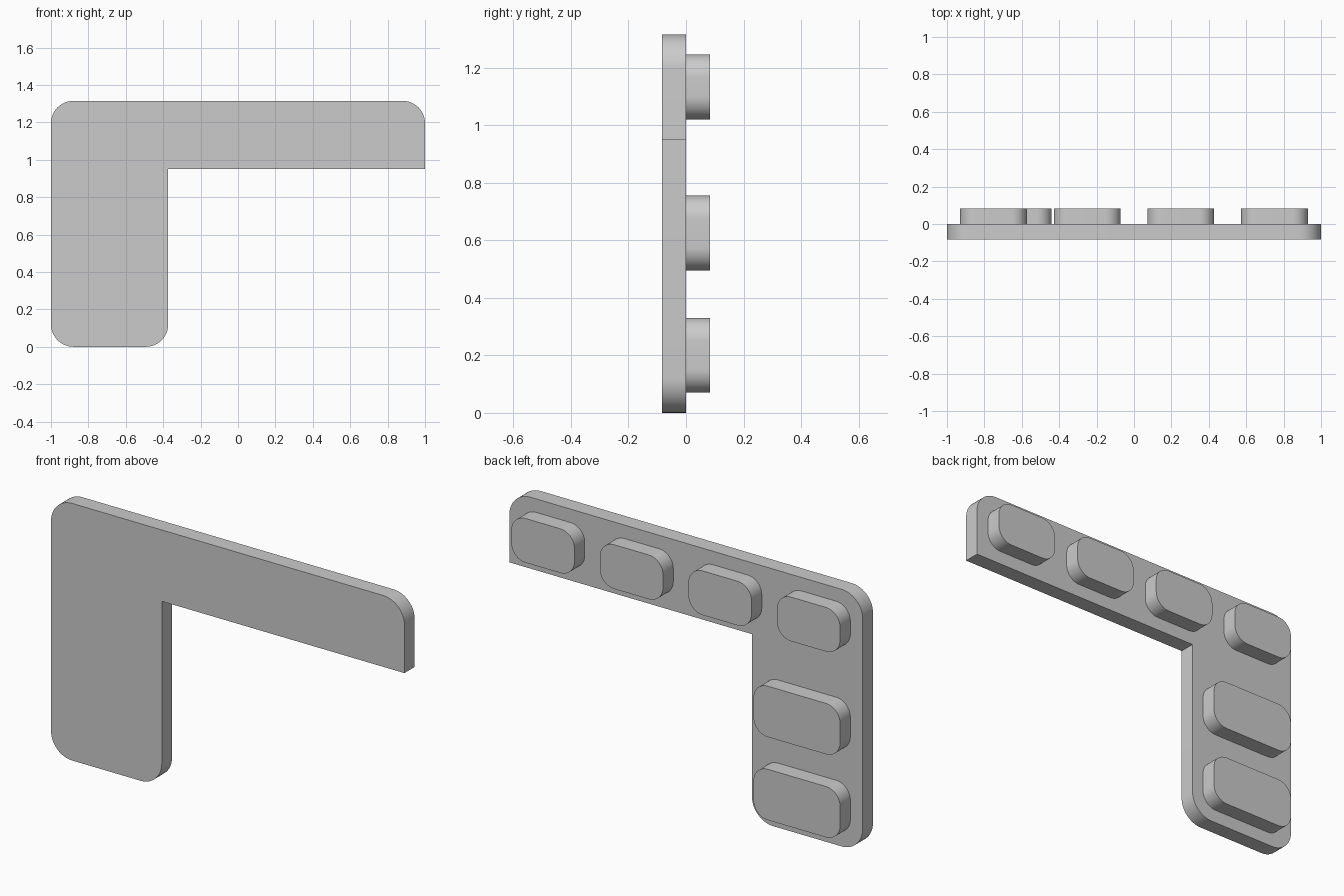
import bpy, bmesh, math

cube = bpy.data.objects.get("Cube")
if cube:
    bpy.data.objects.remove(cube, do_unlink=True)

grey = bpy.data.materials.new("light_grey")
grey.use_nodes = True
colour = (0.6, 0.6, 0.6, 1)
grey.diffuse_color = colour
grey.node_tree.nodes["Principled BSDF"].inputs["Base Color"].default_value = colour

DEPTH = 0.083
STEPS = 12


def rounded_outline(corners):
    """Round each (x, z, radius) corner of a right-angled outline."""
    points = []
    for i, (x, z, r) in enumerate(corners):
        if r == 0:
            points.append((x, z))
            continue
        px, pz, _ = corners[i - 1]
        nx, nz, _ = corners[(i + 1) % len(corners)]
        a = (math.copysign(r, px - x) if px != x else 0, math.copysign(r, pz - z) if pz != z else 0)
        b = (math.copysign(r, nx - x) if nx != x else 0, math.copysign(r, nz - z) if nz != z else 0)
        for s in range(STEPS + 1):
            t = math.pi / 2 * s / STEPS
            u, v = 1 - math.sin(t), 1 - math.cos(t)
            points.append((x + a[0] * u + b[0] * v, z + a[1] * u + b[1] * v))
    return points


def slab(name, corners, y_front, y_back):
    """Extrude a rounded outline from y_front to y_back."""
    bm = bmesh.new()
    face = bm.faces.new([bm.verts.new((x, y_front, z)) for x, z in rounded_outline(corners)])
    grown = bmesh.ops.extrude_face_region(bm, geom=[face], use_keep_orig=True)["geom"]
    verts = [g for g in grown if isinstance(g, bmesh.types.BMVert)]
    bmesh.ops.translate(bm, verts=verts, vec=(0, y_back - y_front, 0))
    bmesh.ops.recalc_face_normals(bm, faces=bm.faces)
    mesh = bpy.data.meshes.new(name)
    bm.to_mesh(mesh)
    bm.free()
    mesh.materials.append(grey)
    obj = bpy.data.objects.new(name, mesh)
    bpy.context.collection.objects.link(obj)
    bpy.ops.object.select_all(action="DESELECT")
    obj.select_set(True)
    bpy.context.view_layer.objects.active = obj
    bpy.ops.object.shade_smooth_by_angle(angle=math.radians(30))


def pad(name, x0, x1, z0, z1, r=0.08):
    slab(name, [(x0, z0, r), (x1, z0, r), (x1, z1, r), (x0, z1, r)], 0, DEPTH)


# L-shaped plate
R = 0.12
slab("plate", [(-1, 0, R), (-0.373, 0, R), (-0.373, 0.95, 0),
               (1, 0.95, 0), (1, 1.315, R), (-1, 1.315, R)], -DEPTH, 0)

# Row of pads along the arm
for i in range(4):
    x = -0.93 + i * 0.501
    pad(f"arm_pad_{i + 1}", x, x + 0.357, 1.02, 1.246)

# Wider pads down the leg
for i, z in enumerate((0.07, 0.495)):
    pad(f"leg_pad_{i + 1}", -0.93, -0.44, z, z + 0.26)
